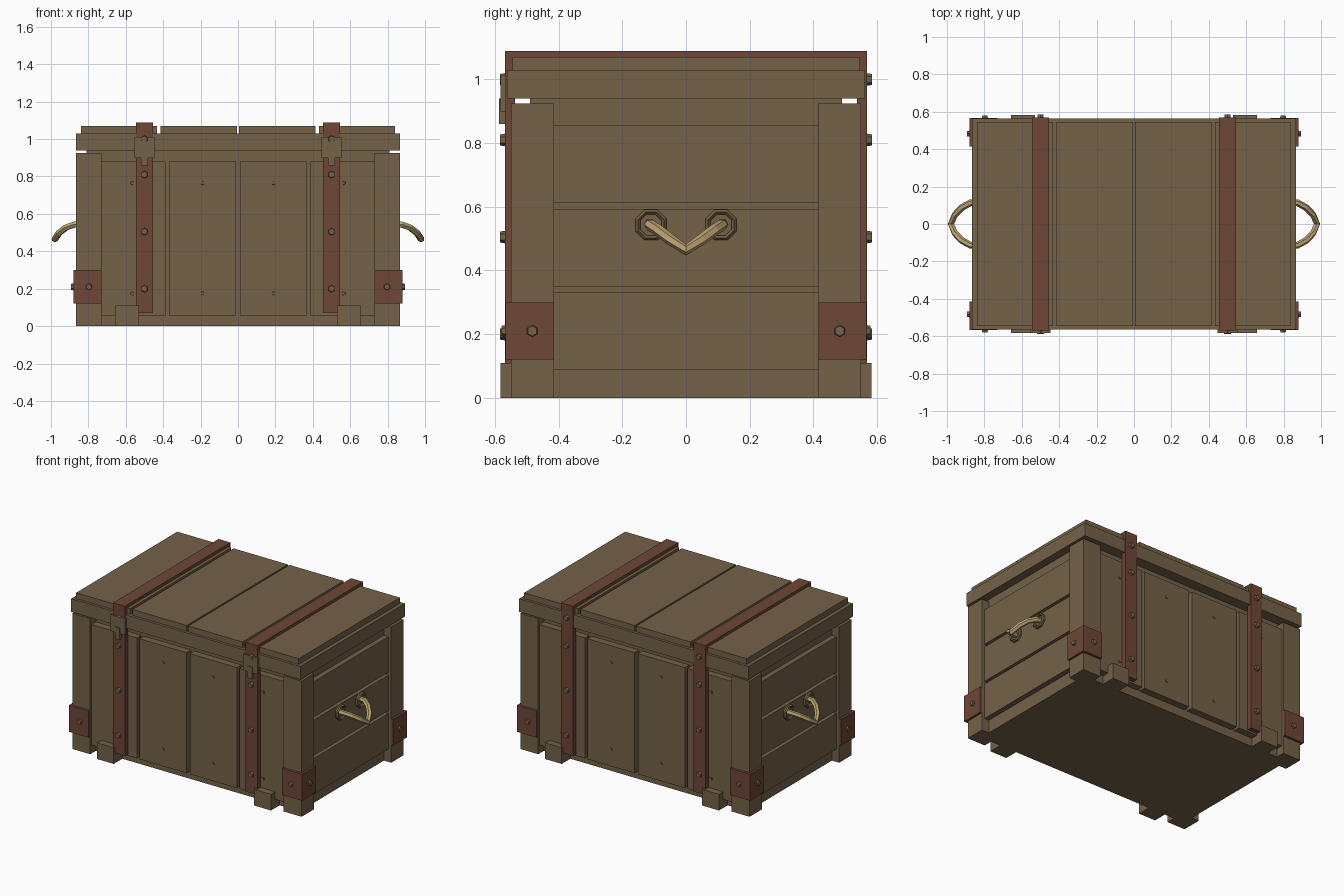
import bpy, bmesh, math
from mathutils import Vector

if "Cube" in bpy.data.objects:
    bpy.data.objects.remove(bpy.data.objects["Cube"])


def material(name, rgb):
    m = bpy.data.materials.new(name)
    lin = [((c / 255 + 0.055) / 1.055) ** 2.4 for c in rgb]
    m.diffuse_color = (*lin, 1)
    m.use_nodes = True
    m.node_tree.nodes["Principled BSDF"].inputs["Base Color"].default_value = m.diffuse_color
    return m


WOOD = material("brown wood", (117, 98, 73))
RUST = material("rusty red iron", (110, 71, 55))
ROPE = material("tan rope", (190, 164, 115))


def finish(bm, name, mat):
    bmesh.ops.recalc_face_normals(bm, faces=bm.faces)
    me = bpy.data.meshes.new(name)
    bm.to_mesh(me)
    bm.free()
    me.materials.append(mat)
    ob = bpy.data.objects.new(name, me)
    bpy.context.collection.objects.link(ob)
    return ob


def boxes(name, mat, spans):
    """One object from boxes given as (x0, x1, y0, y1, z0, z1)."""
    bm = bmesh.new()
    for x0, x1, y0, y1, z0, z1 in spans:
        for v in bmesh.ops.create_cube(bm, size=1)["verts"]:
            v.co = ((x0 + x1) / 2 + v.co.x * (x1 - x0),
                    (y0 + y1) / 2 + v.co.y * (y1 - y0),
                    (z0 + z1) / 2 + v.co.z * (z1 - z0))
    return finish(bm, name, mat)


def studs(name, mat, items, radius, height, sides=6):
    """Short prisms: items are (base position, outward direction)."""
    bm = bmesh.new()
    for pos, d in items:
        d = Vector(d)
        rot = d.to_track_quat('Z', 'Y').to_matrix().to_4x4()
        rot.translation = Vector(pos) + d * height / 2
        bmesh.ops.create_cone(bm, cap_ends=True, segments=sides, radius1=radius,
                              radius2=radius * 0.85, depth=height, matrix=rot)
    return finish(bm, name, mat)


def mirror(ob, x=False, y=False):
    m = ob.modifiers.new("mirror", 'MIRROR')
    m.use_axis = (x, y, False)
    return ob


# Inner box
boxes("inner_box", WOOD, [(-0.81, 0.81, -0.49, 0.49, 0, 0.945)])

# Corner posts
mirror(boxes("corner_posts", WOOD, [(0.73, 0.865, 0.415, 0.55, 0, 0.925)]), True, True)

# Vertical planks on front and back
PLANKS = (0.19, 0.565)
mirror(boxes("front_back_planks", WOOD,
             [(x - 0.178, x + 0.178, 0.48, 0.537, 0.058, 0.88) for x in PLANKS]), True, True)
mirror(studs("plank_nails", WOOD,
             [((x, 0.535, z), (0, 1, 0)) for x in PLANKS for z in (0.175, 0.765)],
             0.011, 0.007), True, True)

# Horizontal planks on the ends
mirror(boxes("end_planks", WOOD,
             [(0.80, 0.845, -0.42, 0.42, z, z + 0.243) for z in (0.088, 0.35, 0.612)]), True)

# Foot blocks
mirror(boxes("foot_blocks", WOOD, [(0.53, 0.657, 0.48, 0.583, 0, 0.11)]), True, True)

# Lid frame and top boards
boxes("lid_frame", WOOD, [(-0.865, 0.865, -0.563, 0.563, 0.94, 1.03)])
mirror(boxes("lid_boards", WOOD, [(0.006, 0.415, -0.545, 0.545, 1.02, 1.07),
                                  (0.433, 0.84, -0.545, 0.545, 1.02, 1.07)]), True)

# Iron straps: up the front, over the lid and down the back
S0, S1 = 0.455, 0.545
mirror(boxes("iron_straps", RUST, [(S0, S1, -0.569, -0.537, 0.07, 1.09),
                                   (S0, S1, 0.537, 0.569, 0.07, 1.09),
                                   (S0, S1, -0.537, 0.537, 1.06, 1.09)]), True)
mirror(studs("strap_rivets", WOOD,
             [((0.5, s * 0.567, z), (0, s, 0)) for s in (-1, 1) for z in (0.2, 0.505, 0.81, 1.0)],
             0.02, 0.018), True)

# Front latches: plate with tongue
mirror(boxes("latches", WOOD, [(0.447, 0.553, -0.582, -0.565, 0.90, 1.012),
                               (0.482, 0.518, -0.588, -0.565, 0.86, 0.94)]), True)

# Corner brackets with rivets
mirror(boxes("corner_brackets", RUST, [(0.73, 0.88, 0.54, 0.567, 0.12, 0.30),
                                       (0.855, 0.88, 0.415, 0.567, 0.12, 0.30)]), True, True)
mirror(studs("bracket_rivets", WOOD, [((0.797, 0.565, 0.21), (0, 1, 0)),
                                      ((0.878, 0.483, 0.21), (1, 0, 0))],
             0.019, 0.014), True, True)

# Octagonal handle rings
bm = bmesh.new()
for y in (-0.11, 0.11):
    ring = []
    for i in range(8):
        a = math.tau * (i + 0.5) / 8
        ring.append([bm.verts.new((x, y + r * math.cos(a), 0.543 + r * math.sin(a)))
                     for x, r in ((0.835, 0.052), (0.857, 0.052), (0.865, 0.044),
                                  (0.857, 0.036), (0.835, 0.036))])
    for i in range(8):
        a, b = ring[i], ring[(i + 1) % 8]
        for j in range(5):
            k = (j + 1) % 5
            bm.faces.new((a[j], b[j], b[k], a[k]))
mirror(finish(bm, "handle_rings", WOOD), True)

# Rope handles
half = [(0.83, 0.115, 0.545), (0.875, 0.113, 0.543), (0.92, 0.088, 0.527),
        (0.957, 0.05, 0.498), (0.979, 0.0, 0.465)]
path = half + [(x, -y, z) for x, y, z in half[-2::-1]]
cu = bpy.data.curves.new("rope_path", 'CURVE')
cu.dimensions = '3D'
cu.bevel_depth = 0.018
cu.bevel_resolution = 1
cu.use_fill_caps = True
sp = cu.splines.new('POLY')
sp.points.add(len(path) - 1)
for p, co in zip(sp.points, path):
    p.co = (*co, 1)
sp.use_smooth = False
tmp = bpy.data.objects.new("rope_path", cu)
bpy.context.collection.objects.link(tmp)
bpy.context.view_layer.update()
me = bpy.data.meshes.new_from_object(tmp.evaluated_get(bpy.context.evaluated_depsgraph_get()))
bpy.data.objects.remove(tmp)
me.materials.clear()
me.materials.append(ROPE)
rope = bpy.data.objects.new("rope_handles", me)
bpy.context.collection.objects.link(rope)
mirror(rope, True)
